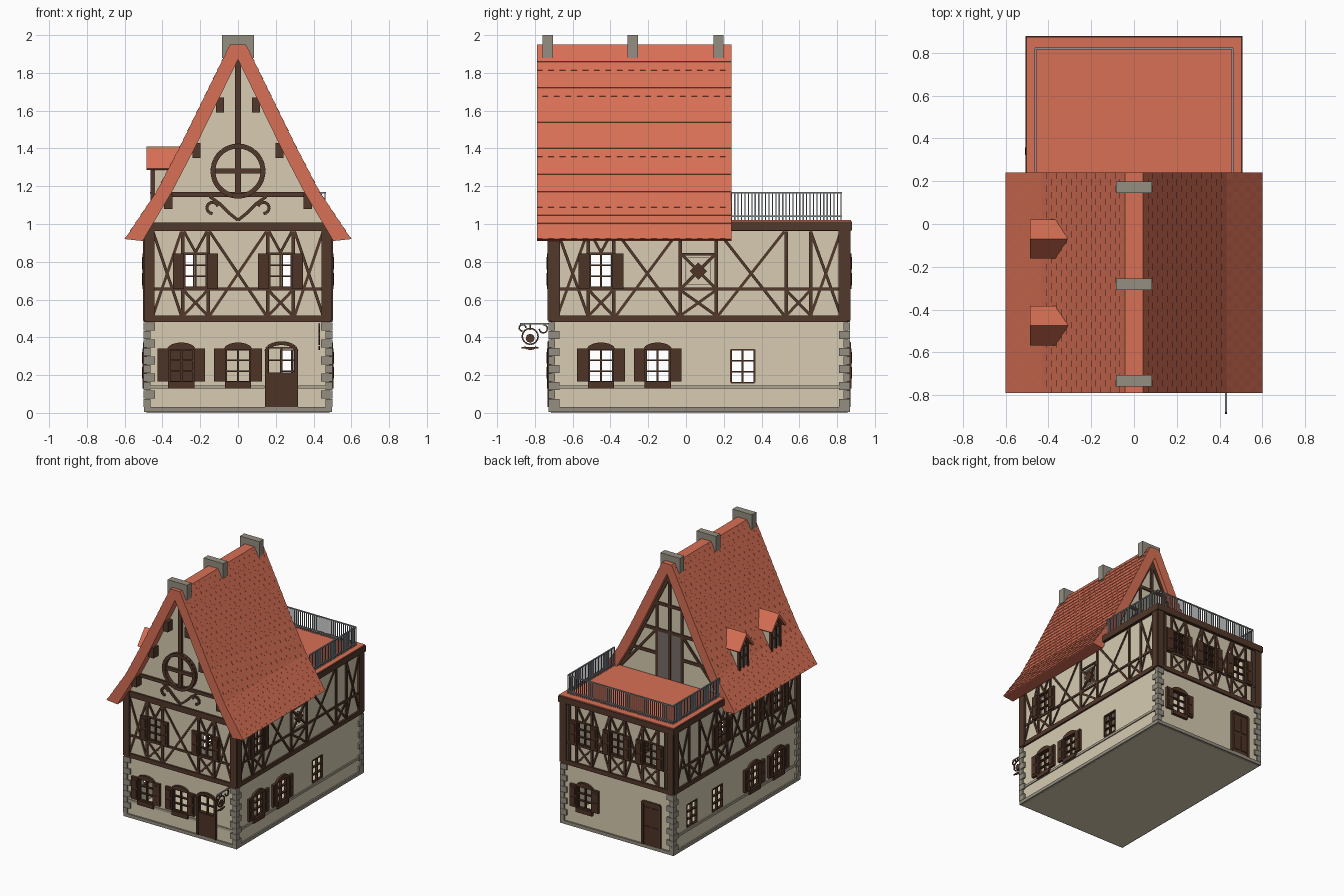
import bpy, bmesh
from math import sin, cos, pi, hypot
from mathutils import Vector

cube = bpy.data.objects.get("Cube")
if cube:
    bpy.data.objects.remove(cube)


def material(name, rgb):
    mat = bpy.data.materials.new(name)
    mat.use_nodes = True
    mat.diffuse_color = (*rgb, 1)
    mat.node_tree.nodes["Principled BSDF"].inputs["Base Color"].default_value = (*rgb, 1)
    return mat


plaster = material("cream plaster", (.68, .6, .44))
timber = material("dark timber", (.085, .04, .024))
wood = material("shutter wood", (.075, .034, .02))
tile = material("red roof tile", (.68, .16, .09))
stone = material("grey stone", (.3, .275, .22))
pale_stone = material("pale stone", (.42, .375, .29))
iron = material("grey iron", (.28, .3, .32))
pane = material("smoky glass", (.18, .155, .135))

# Wall frames: (along, height, outward) to world space
X, FRONT, BACK, REAR_GABLE = .485, -.715, .855, .2
frames = {
    "front": lambda u, v, d: (u, FRONT - d, v),
    "back": lambda u, v, d: (u, BACK + d, v),
    "right": lambda u, v, d: (X + d, u, v),
    "left": lambda u, v, d: (-X - d, u, v),
    "rear_gable": lambda u, v, d: (u, REAR_GABLE + d, v),
    "across": lambda u, v, d: (u, d, v),
    "along": lambda u, v, d: (d, u, v),
    "plan": lambda u, v, d: (u, v, d),
}
parts = {}


def plate(part, mat, frame, pts, d0, d1):
    """Prism over an outline drawn in a wall frame."""
    bm = parts.setdefault(part, (bmesh.new(), mat))[0]
    place = frames[frame]
    low = [bm.verts.new(place(u, v, d0)) for u, v in pts]
    high = [bm.verts.new(place(u, v, d1)) for u, v in pts]
    faces = [bm.faces.new(low[::-1]), bm.faces.new(high)]
    for i in range(len(pts)):
        j = (i + 1) % len(pts)
        faces.append(bm.faces.new((low[i], low[j], high[j], high[i])))
    bmesh.ops.recalc_face_normals(bm, faces=faces)


def box(part, mat, frame, u0, u1, v0, v1, d0, d1):
    plate(part, mat, frame, [(u0, v0), (u1, v0), (u1, v1), (u0, v1)], d0, d1)


def path(part, mat, frame, pts, width, d0, d1):
    """Straight bars following a line of points."""
    for (a, b), (c, e) in zip(pts, pts[1:]):
        k = width / 2 / hypot(c - a, e - b)
        n, m = (b - e) * k, (c - a) * k
        plate(part, mat, frame, [(a - n, b - m), (c - n, e - m), (c + n, e + m), (a + n, b + m)], d0, d1)


def arc(u, v, r, start, end, steps=12, squash=1):
    angles = [start + (end - start) * i / steps for i in range(steps + 1)]
    return [(u + r * cos(a), v + r * squash * sin(a)) for a in angles]


def beam(frame, *pts, width=.02, depth=.01):
    path("timber_frame", timber, frame, pts, width, -.005, depth)


def cross(frame, u0, u1, v0, v1):
    beam(frame, (u0, v0), (u1, v1), width=.015, depth=.007)
    beam(frame, (u0, v1), (u1, v0), width=.015, depth=.008)


def opening(frame, u0, u1, v0, v1):
    box("openings", None, frame, u0, u1, v0, v1, -.04, .04)


def sash(frame, u0, u1, v0, v1, bars=3):
    opening(frame, u0, u1, v0, v1)
    mid = (u0 + u1) / 2
    for u in (u0, mid, u1):
        path("window_sashes", wood, frame, [(u, v0), (u, v1)], .01, -.015, .004)
    for i in range(bars + 1):
        v = v0 + (v1 - v0) * i / bars
        path("window_sashes", wood, frame, [(u0, v), (u1, v)], .008, -.015, .005)


def shutters(frame, u, half, v0, v1):
    for s in (-1, 1):
        a, b = sorted((u + s * half, u + s * (half + .06)))
        box("shutters", wood, frame, a, b, v0, v1, 0, .02)
        for lower, upper in ((.1, .45), (.55, .9)):
            h = v1 - v0
            box("shutter_panels", wood, frame, a + .012, b - .012, v0 + h * lower, v0 + h * upper, .02, .024)


def arched_window(frame, u):
    sash(frame, u - .062, u + .062, .165, .335)
    shutters(frame, u, .066, .165, .34)
    plate("arched_lintels", wood, frame, arc(u, .335, .075, 0, pi, squash=.5), -.01, .018)
    box("window_sills", wood, frame, u - .07, u + .07, .13, .165, 0, .02)


def upper_storey(frame, a, b, windows, crosses, posts=()):
    for v, w in ((.498, .034), (.655, .016), (.985, .046)):
        beam(frame, (a, v), (b, v), width=w, depth=.014 if w > .02 else .009)
    for u in windows:
        sash(frame, u - .058, u + .058, .665, .84)
        shutters(frame, u, .06, .655, .845)
        cross(frame, u - .06, u + .06, .52, .645)
        beam(frame, (u - .06, .96), (u, .85), (u + .06, .96), width=.014)
        beam(frame, (u - .065, .843), (u + .065, .843), width=.012)
        posts = (*posts, u - .068, u + .068)
    for u0, u1 in crosses:
        cross(frame, u0, u1, .515, .96)
    for u in posts:
        beam(frame, (u, .515), (u, .96), width=.018)
    for u in (a + .02, b - .02):
        beam(frame, (u, .49), (u, 1), width=.055, depth=.017)


# Body and storeys
box("walls", plaster, "plan", -X, X, FRONT, BACK, 0, 1)
box("cavity", None, "plan", -X + .02, X - .02, FRONT + .02, BACK - .02, .04, .98)
box("plinth", stone, "plan", -X - .012, X + .012, FRONT - .012, BACK + .012, .004, .03)
upper_storey("front", -.49, .49, (-.225, .225), ((-.45, -.3), (-.15, .15), (.3, .45)))
upper_storey("back", -.49, .49, (-.29, 0, .29), ((-.22, -.07), (.07, .22)), (-.42, .42))
upper_storey("right", FRONT, BACK, (-.45,), ((-.68, -.52), (-.37, -.04), (.17, .52), (.66, .82)),
             (-.03, .16, .53, .66))
upper_storey("left", FRONT, BACK, (-.45, -.14, .25), ((-.68, -.52), (-.37, -.22), (-.06, .17), (.33, .53), (.66, .82)),
             (.53, .66))
cross("right", -.03, .16, .515, .65)
cross("right", .53, .66, .515, .65)
cross("left", .53, .66, .515, .65)

# Star window on the right wall
opening("right", 0, .13, .68, .82)
cross("right", -.02, .15, .665, .835)
plate("star_window", wood, "right", arc(.065, .75, .045, 0, 1.5 * pi, 3), -.01, .012)
beam("right", (-.03, .84), (.16, .84), width=.014)

# Ground floor windows, doors and string courses
for frame, spots in {"front": (-.3, 0), "right": (-.45, -.15), "left": (-.45, -.15), "back": (.285,)}.items():
    for u in spots:
        arched_window(frame, u)
for frame, u in (("right", .3), ("left", .3), ("left", .62)):
    sash(frame, u - .062, u + .062, .16, .335)
for frame, a, b in (("front", -X, .14), ("front", .32, X), ("right", FRONT, BACK), ("left", FRONT, BACK)):
    box("string_course", pale_stone, frame, a, b, .128, .146, -.005, .008)
sash("front", .16, .3, .21, .345, 2)
box("front_door", wood, "front", .145, .315, .03, .21, -.03, .012)
for u in (.152, .308):
    path("front_door", wood, "front", [(u, .03), (u, .335)], .018, -.01, .018)
path("front_door", wood, "front", arc(.23, .325, .08, 0, pi, squash=.55), .02, -.01, .018)
box("back_door", wood, "back", -.37, -.23, .03, .36, -.03, .008)
for u in (-.335, -.265):
    for v in (.06, .21):
        box("back_door_panels", wood, "back", u - .025, u + .025, v, v + .12, .008, .013)
path("back_door_frame", timber, "back", [(-.375, .03), (-.375, .365), (-.225, .365), (-.225, .03)], .018, 0, .016)

# Corner quoins
for sx in (-1, 1):
    for y, sy in ((FRONT, -1), (BACK, 1)):
        for i in range(10):
            wx, wy = (.06, .035) if i % 2 else (.035, .06)
            x0, y0, z = sx * (X + .014), y + sy * .014, .03 + i * .045
            box("quoins", stone, "plan", x0, x0 - sx * wx, y0, y0 - sy * wy, z + .001, z + .044)

# Main roof slab with staggered tiles
slope = [Vector(p) for p in ((.04, 1.95), (.31, 1.4), (.43, 1.17), (.597, .92))]
inner = [(.505, .91), (.35, 1.17), (.23, 1.4), (0, 1.87)]
half = [tuple(p) for p in slope] + inner
plate("main_roof", tile, "across", half + [(-u, v) for u, v in half[-2::-1]], -.79, .24)
courses = []
for a, b, rows in zip(slope, slope[1:], (12, 5, 6)):
    courses += [(a.lerp(b, i / rows), a.lerp(b, (i + 1) / rows)) for i in range(rows)]
COLUMNS = 34
pitch = 1.03 / COLUMNS
for row, (a, b) in enumerate(courses):
    out = Vector((a.y - b.y, b.x - a.x)).normalized()
    for col in range(COLUMNS):
        lip = out * (.003 if (row + col) % 2 else .0045)
        y = -.79 + col * pitch
        for s in (-1, 1):
            plate("roof_tiles", tile, "across", [(s * p.x, p.y) for p in (a - out * .002, a + out * .001, b + lip, b - out * .002)],
                  y, y + pitch)
for y in (-.732, -.282, .172):
    box("ridge_blocks", stone, "across", -.085, .085, 1.88, 2, y - .027, y + .027)

# Gables
gable = [(-.47, .98), (.47, .98), (.36, 1.17), (0, 1.89), (-.36, 1.17)]
plate("front_gable", plaster, "front", gable, -.03, 0)
plate("back_gable", plaster, "rear_gable", gable, -.03, 0)
beam("front", (-.37, 1.157), (.37, 1.157), width=.026, depth=.015)
beam("front", (0, 1.157), (0, 1.87), width=.032, depth=.015)
path("round_window", timber, "front", arc(0, 1.28, .133, 0, 2 * pi, 28), .026, 0, .03)
beam("front", (-.13, 1.28), (.13, 1.28), width=.025, depth=.02)
for s in (-1, 1):
    curl = arc(.135, 1.085, .03, -pi / 2, pi * .9, 8)
    for line in ([(0, 1.02), (.05, 1.06), (.1, 1.11), (.15, 1.145)], curl):
        beam("front", *[(s * u, v) for u, v in line], width=.016, depth=.014)
    for u, v in ((.37, 1.11), (.22, 1.38), (.095, 1.62)):
        box("purlin_ends", timber, "front", s * u - .022, s * u + .022, v - .03, v + .05, -.01, .06)
    beam("rear_gable", (s * .11, 1.02), (s * .11, 1.62))
    beam("rear_gable", (s * .43, 1.02), (s * .12, 1.38))
    beam("rear_gable", (s * .46, 1), (s * .35, 1.17), (0, 1.86), width=.04)
    box("terrace_door", pane, "rear_gable", s * .01, s * .1, 1.02, 1.38, 0, .008)
for v, w in ((1.2, .35), (1.39, .24), (1.6, .14)):
    for s in (-1, 1):
        beam("rear_gable", (s * (.11 if v < 1.3 else 0), v), (s * w, v), width=.024)
beam("rear_gable", (0, 1.02), (0, 1.86), width=.024)

# Dormers on the left slope
for y in (-.07, -.475):
    plate("dormer_walls", plaster, "along", [(y - .06, 1.12), (y + .06, 1.12), (y + .06, 1.3), (y, 1.38), (y - .06, 1.3)], -.45, -.33)
    box("dormer_windows", pane, "along", y - .045, y + .045, 1.14, 1.29, -.455, -.45)
    for s in (-1, 1):
        path("dormer_frames", timber, "along", [(y + s * .052, 1.11), (y + s * .052, 1.3), (y, 1.37)], .018, -.462, -.44)
    for line in ([(y, 1.13), (y, 1.3)], [(y - .05, 1.22), (y + .05, 1.22)], [(y - .06, 1.3), (y + .06, 1.3)]):
        path("dormer_frames", timber, "along", line, .014, -.461, -.44)
    plate("dormer_roofs", tile, "along",
          [(y - .092, 1.295), (y, 1.41), (y + .092, 1.295), (y + .08, 1.285), (y, 1.38), (y - .08, 1.285)], -.485, -.29)

# Terrace and railing
box("terrace_rim", timber, "plan", -.507, .507, .22, .878, .965, 1.012)
box("terrace_floor", tile, "plan", -.503, .503, .21, .873, 1, 1.02)
for side, u0, u1, places in (("along", .24, .82, (-.46, .46)), ("across", -.46, .46, (.82,))):
    count = round((u1 - u0) / .018)
    for d in places:
        for v in (1.04, 1.165):
            box("railing_rails", iron, side, u0, u1, v - .004, v + .004, d - .005, d + .005)
        for i in range(count + 1):
            u = u0 + (u1 - u0) * i / count
            box("railing_pickets", iron, side, u - .003, u + .003, 1.02, 1.165, d - .003, d + .003)

# Hanging sign with scrollwork
path("sign_bracket", iron, "along", [(-.88, .473), (-.71, .473)], .008, .426, .434)
for line in (arc(-.825, .405, .042, 0, 2 * pi, 16), [(-.87, .345), (-.78, .345)], arc(-.755, .445, .022, -pi, pi / 2, 8),
             arc(-.865, .45, .018, 0, 1.5 * pi, 8), [(-.825, .473), (-.825, .44)], arc(-.825, .352, .03, -pi, 0, 6, .5)):
    path("hanging_sign", timber, "along", line, .008, .426, .434)
plate("sign_emblem", timber, "along", arc(-.825, .395, .024, 0, 1.75 * pi, 7), .427, .433)

# Turn every part into an object, then cut rooms and openings
made = {}
for name, (bm, mat) in parts.items():
    mesh = bpy.data.meshes.new(name)
    bm.to_mesh(mesh)
    bm.free()
    if mat:
        mesh.materials.append(mat)
    made[name] = bpy.data.objects.new(name, mesh)
    bpy.context.collection.objects.link(made[name])
walls = made["walls"]
for name in ("cavity", "openings"):
    cut = walls.modifiers.new(name, "BOOLEAN")
    cut.operation, cut.solver, cut.object = "DIFFERENCE", "EXACT", made[name]
graph = bpy.context.evaluated_depsgraph_get()
cut_mesh = bpy.data.meshes.new_from_object(walls.evaluated_get(graph))
walls.modifiers.clear()
walls.data = cut_mesh
for name in ("cavity", "openings"):
    bpy.data.objects.remove(made[name])
